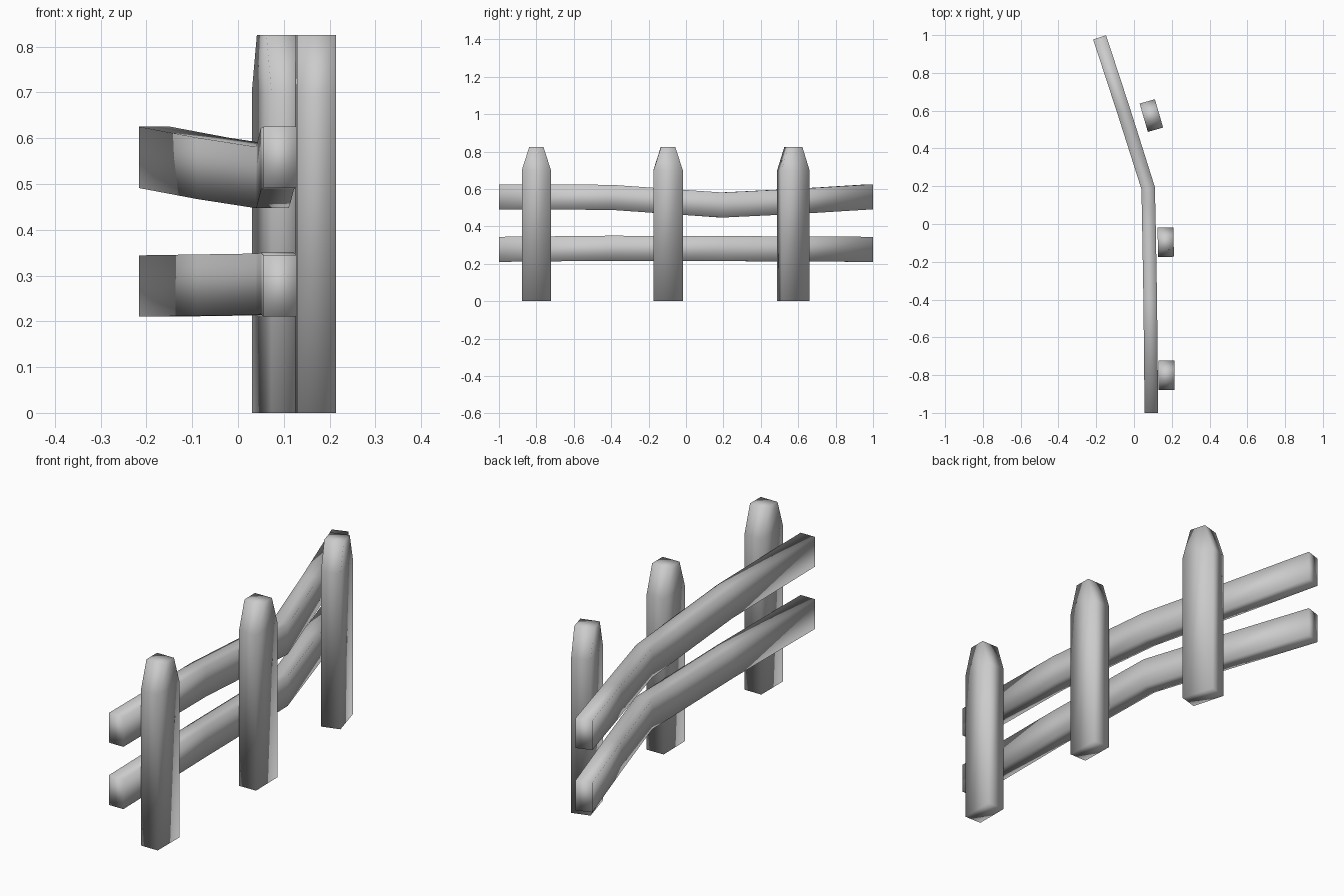
import bpy
import bmesh
from math import radians
from mathutils import Vector, Matrix

cube = bpy.data.objects.get("Cube")
if cube:
    bpy.data.objects.remove(cube, do_unlink=True)

# One plain grey for the whole fence
grey = bpy.data.materials.new("fence_grey")
grey.use_nodes = True
colour = (0.6, 0.6, 0.6, 1)
grey.diffuse_color = colour
grey.node_tree.nodes["Principled BSDF"].inputs["Base Color"].default_value = colour


def loft(name, rings):
    """Skin a row of four-cornered rings into a closed, smooth-shaded board."""
    bm = bmesh.new()
    loops = [[bm.verts.new(p) for p in ring] for ring in rings]
    for a, b in zip(loops, loops[1:]):
        for i in range(4):
            j = (i + 1) % 4
            bm.faces.new((a[i], a[j], b[j], b[i]))
    bm.faces.new(loops[0])
    bm.faces.new(loops[-1])
    bmesh.ops.recalc_face_normals(bm, faces=bm.faces[:])
    for face in bm.faces:
        face.smooth = True
    mesh = bpy.data.meshes.new(name)
    bm.to_mesh(mesh)
    bm.free()
    mesh.materials.append(grey)
    obj = bpy.data.objects.new(name, mesh)
    bpy.context.collection.objects.link(obj)
    return obj


CORNERS = ((-1, -1), (1, -1), (1, 1), (-1, 1))


# Pickets: flat boards narrowing to a blunt top
def picket(name, x, y, turn):
    rings = [[Vector((0.042 * sx, half * sy, z)) for sx, sy in CORNERS]
             for z, half in ((0, 0.078), (0.7, 0.078), (0.825, 0.038))]
    obj = loft(name, rings)
    obj.data.transform(Matrix.Translation((x, y, 0)) @ Matrix.Rotation(radians(turn), 4, 'Z'))


picket("front_picket", 0.172, -0.8, 0)
picket("middle_picket", 0.168, -0.096, 1)
picket("back_picket", 0.092, 0.574, 16)


# Rails: boards swept along a bent path, kept upright
def rail(name, heights):
    plan = ((0.092, -1), (0.086, -0.4), (0.079, 0), (0.075, 0.19),
            (-0.055, 0.6), (-0.182, 0.988))
    path = [Vector((x, y, z)) for (x, y), z in zip(plan, heights)]
    rings = []
    for i, p in enumerate(path):
        steps = [(b - a).to_2d().normalized()
                 for a, b in zip(path, path[1:])][max(i - 1, 0):i + 1]
        along = sum(steps, Vector((0, 0))).normalized()
        side = Vector((along.y, -along.x, 0)) * 0.036
        up = Vector((0, 0, 0.067))
        rings.append([p + side * sx + up * sz for sx, sz in CORNERS])
    loft(name, rings)


rail("upper_rail", (0.558, 0.555, 0.527, 0.514, 0.534, 0.558))
rail("lower_rail", (0.277, 0.283, 0.281, 0.281, 0.279, 0.277))
